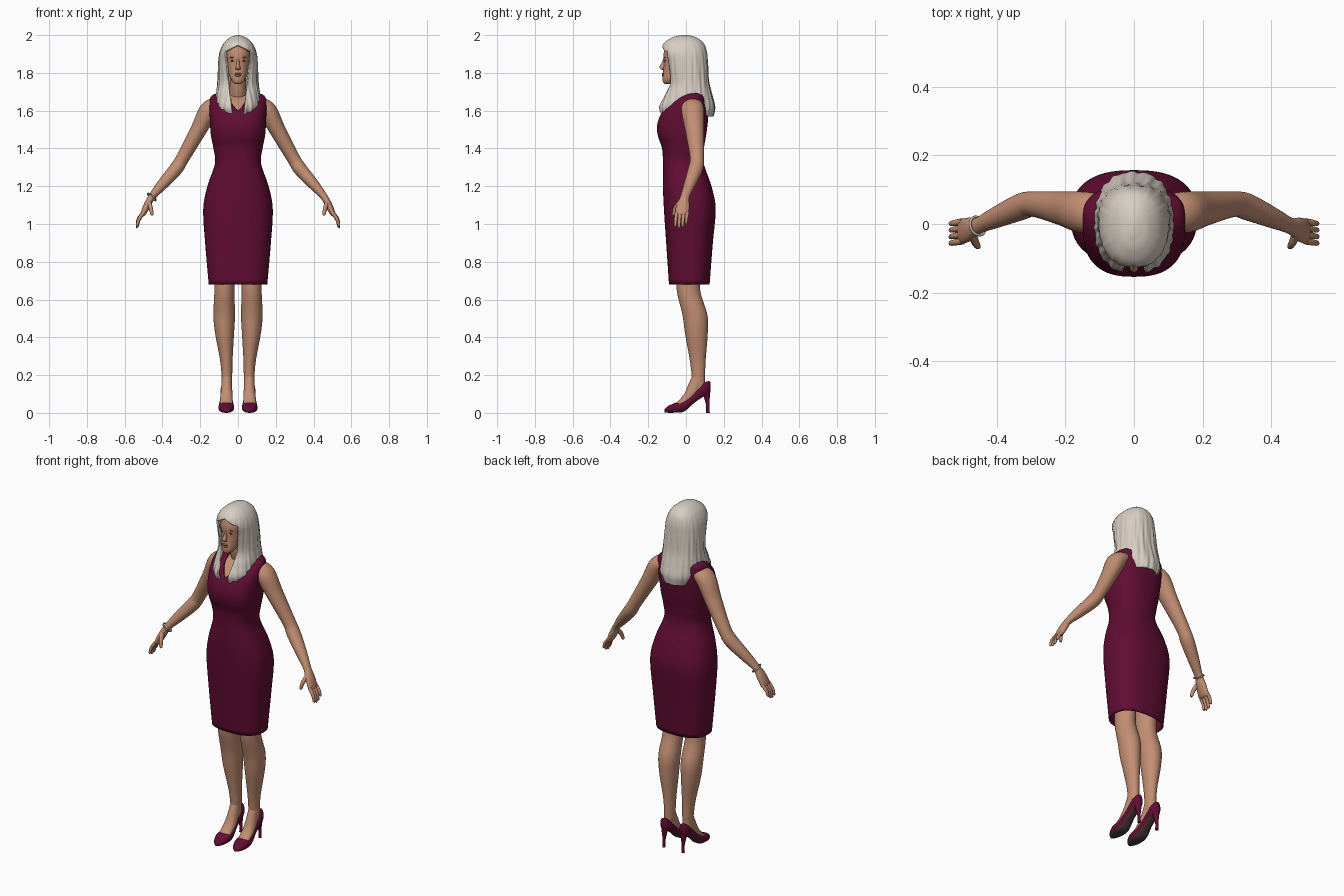
import bpy, bmesh, math
from mathutils import Vector

cube = bpy.data.objects.get("Cube")
if cube:
    bpy.data.objects.remove(cube, do_unlink=True)


def material(name, r, g, b):
    m = bpy.data.materials.new(name)
    m.use_nodes = True
    m.diffuse_color = (r, g, b, 1)
    bsdf = m.node_tree.nodes["Principled BSDF"]
    bsdf.inputs["Base Color"].default_value = (r, g, b, 1)
    bsdf.inputs["Roughness"].default_value = 0.7
    return m


SKIN = material("skin", .54, .27, .17)
WINE = material("wine cloth", .12, .004, .032)
HAIR = material("ash blonde hair", .68, .61, .54)
SOLE = material("dark sole", .06, .04, .04)
LIPS = material("lips", .36, .12, .09)
DARK = material("dark eye", .07, .04, .03)
BROW = material("brow", .26, .14, .09)
SILVER = material("silver", .5, .48, .46)
X, Y, Z = Vector((1, 0, 0)), Vector((0, 1, 0)), Vector((0, 0, 1))


def finish(name, bm, *mats, thickness=0):
    mesh = bpy.data.meshes.new(name)
    bm.to_mesh(mesh)
    bm.free()
    for m in mats:
        mesh.materials.append(m)
    for p in mesh.polygons:
        p.use_smooth = True
    mesh.set_sharp_from_angle(angle=math.radians(50))
    ob = bpy.data.objects.new(name, mesh)
    bpy.context.collection.objects.link(ob)
    if thickness:
        mod = ob.modifiers.new("thickness", "SOLIDIFY")
        mod.thickness = thickness
        mod.offset = -1
    return ob


def spline(rows, steps):
    """Smoothly interpolate rows of numbers."""
    ext = [rows[0]] + list(rows) + [rows[-1]]
    out = []
    for i in range(1, len(rows)):
        p, q, r, s = ext[i - 1:i + 3]
        for k in range(steps):
            t = k / steps
            out.append([b + t * (c - a) / 2 + t * t * (a - 2.5 * b + 2 * c - d / 2)
                        + t ** 3 * (1.5 * (b - c) + (d - a) / 2)
                        for a, b, c, d in zip(p, q, r, s)])
    return out + [list(rows[-1])]


def loft(rows, axis=None, n=2, seg=32, steps=6):
    """Skin rings of (x, y, z, radius a, radius b) along a path or fixed axis."""
    bm = bmesh.new()
    secs = spline(rows, steps)
    pts = [Vector(s[:3]) for s in secs]
    rings = []
    for i, s in enumerate(secs):
        d = axis or (pts[min(i + 1, len(pts) - 1)] - pts[max(i - 1, 0)]).normalized()
        a = X if axis else Y.cross(d).normalized()
        b = (Z if axis == Y else Y) if axis else d.cross(a)
        ring = []
        for k in range(seg):
            t = 2 * math.pi * k / seg
            u, v = [math.copysign(abs(w) ** (2 / n), w) for w in (math.cos(t), math.sin(t))]
            ring.append(bm.verts.new(pts[i] + a * u * max(s[3], .001) + b * v * max(s[4], .001)))
        rings.append(ring)
    for p, q in zip(rings, rings[1:]):
        for k in range(seg):
            j = (k + 1) % seg
            bm.faces.new((p[k], p[j], q[j], q[k]))
    bm.faces.new(rings[0])
    bm.faces.new(rings[-1])
    bmesh.ops.recalc_face_normals(bm, faces=bm.faces)
    return bm


def body(rows, inset=0):
    """Rows of (z, half width, front y, back y) to upright loft sections."""
    return [(0, (f + b) / 2, z, w - inset, (b - f) / 2 - inset) for z, w, f, b in rows]


def cut(bm, co, no):
    bmesh.ops.bisect_plane(bm, geom=bm.verts[:] + bm.edges[:] + bm.faces[:],
                           plane_co=co, plane_no=no, dist=1e-5)


def remove(bm, rule):
    bad = [f for f in bm.faces if rule(f.calc_center_median())]
    bmesh.ops.delete(bm, geom=bad, context="FACES")


def blob(name, mat, at, size):
    bm = bmesh.new()
    bmesh.ops.create_uvsphere(bm, u_segments=16, v_segments=10, radius=1)
    for v in bm.verts:
        v.co = Vector(at) + Vector(c * r for c, r in zip(v.co, size))
    finish(name, bm, mat)


# Dress: fitted shell with open hem and draped neckline
skirt = [(.68, .155, -.09, .125), (.9, .174, -.105, .142), (1.08, .184, -.117, .157),
         (1.2, .162, -.122, .135), (1.32, .122, -.122, .094)]
bodice = [(1.4, .13, -.127, .095), (1.46, .142, -.147, .105), (1.51, .147, -.154, .112),
          (1.56, .149, -.143, .117), (1.61, .152, -.115, .117), (1.655, .15, -.07, .11),
          (1.68, .138, -.03, .1), (1.695, .105, 0, .085)]
bm = loft(body(skirt + bodice), Z, 2.5, 64)
neck_planes = [(Vector((0, 0, 1.66)), Vector((-.7 * s, -.5, 1))) for s in (1, -1)]
for co, no in neck_planes:
    cut(bm, co, no)
remove(bm, lambda c: c.z < .681 or all((c - co).dot(no) > 0 for co, no in neck_planes))
finish("dress", bm, WINE, thickness=.009)

# Chest and neck
finish("chest", loft(body(bodice, .012), Z, 2.5, 48), SKIN)
finish("neck", loft([(0, .04, 1.6, .075, .07), (0, .03, 1.67, .055, .062),
                     (0, .005, 1.72, .043, .05), (0, -.01, 1.82, .043, .05)]), SKIN)

# Head and face
finish("head", loft(body([(1.742, .014, -.112, -.075), (1.75, .027, -.121, -.055),
                          (1.772, .041, -.124, -.02), (1.81, .055, -.121, .05),
                          (1.85, .064, -.118, .085), (1.9, .068, -.119, .09),
                          (1.95, .056, -.1, .075), (1.982, .025, -.05, .03)]), Z, 2.2), SKIN)
finish("nose", loft([(0, -.112, 1.877, .006, .008), (0, -.118, 1.85, .008, .012),
                     (0, -.125, 1.83, .012, .016), (0, -.121, 1.818, .012, .01),
                     (0, -.117, 1.815, .004, .004)], Z), SKIN)
blob("upper_lip", LIPS, (0, -.122, 1.795), (.019, .006, .005))
blob("lower_lip", LIPS, (0, -.121, 1.786), (.016, .007, .006))
for s, side in ((1, "left"), (-1, "right")):
    blob(side + "_eye", DARK, (.027 * s, -.11, 1.864), (.011, .004, .004))
    blob(side + "_brow", BROW, (.028 * s, -.111, 1.882), (.016, .004, .003))

# Hair: rippled shell with a window for the face, ending in front locks
bm = loft(body([(1.57, .095, -.13, .145), (1.62, .117, -.145, .152), (1.68, .116, -.118, .138),
                (1.75, .108, -.09, .122), (1.85, .104, -.108, .115), (1.91, .097, -.128, .11),
                (1.955, .077, -.118, .095), (1.985, .046, -.078, .06), (1.997, .018, -.04, .025),
                (2, .003, -.015, .005)]), Z, 2.3, 144, 8)
for v in bm.verts:
    t = math.atan2(v.co.y, v.co.x)
    fade = min(1, (2 - v.co.z) * 5)
    wave = math.sin(19 * t + 9 * v.co.z) + .7 * math.sin(31 * t - 14 * v.co.z)
    v.co.xy *= 1 + .014 * fade * wave
for s in (1, -1):
    cut(bm, (s * .056, 0, 1.8), (1, 0, .12 * -s))
    cut(bm, (0, 0, 1.947), (.5 * s, 0, 1))
remove(bm, lambda c: c.z < 1.571 or (c.y < 0 and abs(c.x) < .056 + .12 * (c.z - 1.8)
                                     and c.z < 1.947 - .5 * abs(c.x)))
finish("hair", bm, HAIR, thickness=.012)

for s, side in ((1, "left"), (-1, "right")):
    def limb(part, rows, mat=SKIN, **kw):
        finish(side + "_" + part, loft([(r[0] * s, *r[1:]) for r in rows], **kw), mat)

    # Arm and palm
    limb("arm", [(.11, .035, 1.63, .04, .055), (.155, .035, 1.6, .05, .06),
                 (.208, .045, 1.5, .043, .05), (.292, .058, 1.35, .035, .037),
                 (.33, .05, 1.29, .036, .039), (.4, .02, 1.21, .029, .031),
                 (.455, -.005, 1.145, .019, .024), (.48, -.015, 1.1, .019, .034),
                 (.502, -.022, 1.055, .014, .036), (.508, -.023, 1.042, .006, .028)])

    # Fingers and thumb
    for i, name in enumerate(("index", "middle", "ring", "little")):
        y = -.05 + .019 * i
        drop = (.068, .075, .07, .055)[i]
        limb(name + "_finger", [(.5, y, 1.06, .01, .01), (.524, y - .004, 1.06 - drop / 2, .009, .009),
                                (.534, y - .006, 1.06 - drop, .007, .007),
                                (.534, y - .006, 1.056 - drop, .002, .002)], seg=12)
    limb("thumb", [(.472, -.03, 1.115, .012, .014), (.462, -.055, 1.085, .011, .012),
                   (.455, -.066, 1.05, .008, .008), (.454, -.067, 1.046, .002, .002)], seg=12)

    # Leg and foot
    limb("leg", [(.07, .015, .78, .056, .066), (.072, .013, .65, .053, .062),
                 (.073, .047, .52, .057, .066), (.071, .055, .42, .05, .06),
                 (.062, .062, .28, .033, .042), (.059, .066, .19, .028, .035),
                 (.06, .07, .11, .024, .032)], axis=Z)
    limb("foot", [(.059, .07, .2, .027, .033), (.06, .045, .135, .029, .036),
                  (.061, .01, .08, .033, .028), (.062, -.05, .033, .034, .015)])

    # High-heeled shoe with dark underside
    shoe = [(-.115, .004, .016, .006), (-.1, .001, .033, .024), (-.06, .001, .052, .041),
            (-.01, .007, .068, .039), (.04, .05, .108, .031), (.09, .085, .155, .03),
            (.118, .098, .168, .022), (.129, .11, .164, .008)]
    bm = loft([(.062 * s, y, (lo + hi) / 2, w, (hi - lo) / 2) for y, lo, hi, w in shoe], Y, 2.4)
    for f in bm.faces:
        f.normal_update()
        if f.normal.z < -.6 and f.calc_center_median().y < .09:
            f.material_index = 1
    finish(side + "_shoe", bm, WINE, SOLE)
    limb("heel", [(.062, .104, .125, .024, .024), (.062, .11, .085, .015, .016),
                  (.062, .115, .04, .008, .009), (.062, .116, 0, .009, .01)], WINE, axis=Z, seg=16)

# Bracelet on the right wrist
bpy.ops.mesh.primitive_torus_add(location=(-.456, -.006, 1.143), major_radius=.028, minor_radius=.004,
                                 major_segments=32, minor_segments=8)
bracelet = bpy.context.object
bracelet.name = "bracelet"
bracelet.rotation_euler = Vector((.055, .025, .065)).to_track_quat("Z", "Y").to_euler()
bracelet.data.materials.append(SILVER)
bpy.ops.object.shade_smooth()
